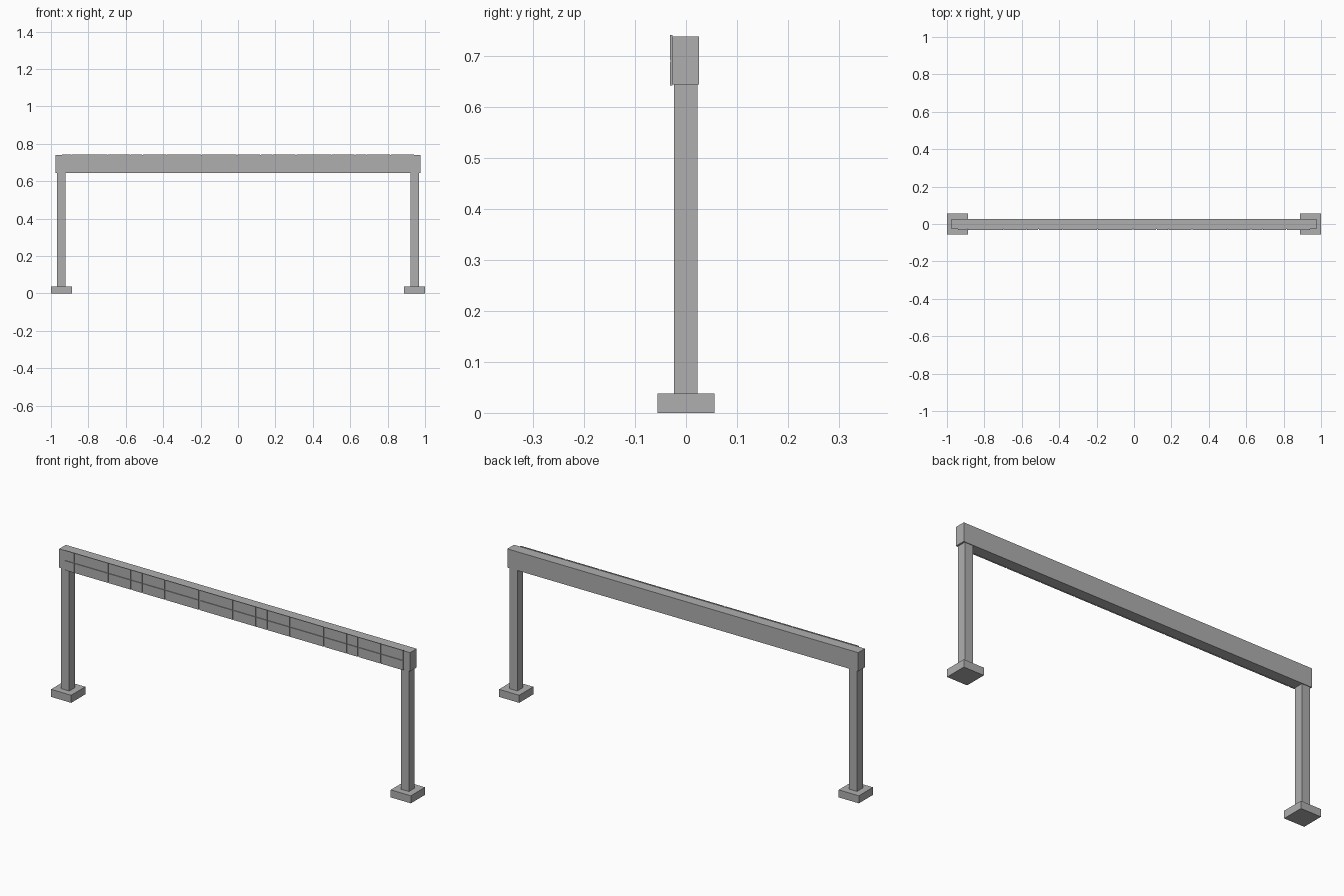
import bpy

cube = bpy.data.objects.get("Cube")
if cube:
    bpy.data.objects.remove(cube, do_unlink=True)

grey = bpy.data.materials.new("concrete grey")
grey.use_nodes = True
colour = (0.43, 0.43, 0.43, 1)
grey.diffuse_color = colour
grey.node_tree.nodes["Principled BSDF"].inputs["Base Color"].default_value = colour


def box(name, low, high):
    """Flat-sided box between two corners."""
    bpy.ops.mesh.primitive_cube_add(size=1)
    ob = bpy.context.object
    ob.name = name
    ob.location = [(a + b) / 2 for a, b in zip(low, high)]
    ob.scale = [b - a for a, b in zip(low, high)]
    bpy.ops.object.transform_apply(location=True, rotation=False, scale=True)
    ob.data.materials.append(grey)
    return ob


# Footings and posts
for side, x in (("right", -0.944), ("left", 0.944)):
    box(side + "_footing", (x - 0.056, -0.056, 0), (x + 0.056, 0.056, 0.038))
    box(side + "_post", (x - 0.0225, -0.0235, 0.038), (x + 0.0225, 0.0225, 0.65))

# Crossbeam
box("crossbeam", (-0.975, -0.027, 0.645), (0.975, 0.026, 0.739))

# Two rows of facing boards, split by narrow joints at uneven steps
STEP, START, GAP = 0.0631, -0.889, 0.002
joints = [START + STEP * n for n in (0, 3, 5, 6, 8, 11, 14, 16, 17, 19, 22, 24, 25, 27)]
ends = [-0.942] + joints + [0.942]
for row, low, high in (("lower", 0.643, 0.6905), ("upper", 0.6925, 0.742)):
    for i, (a, b) in enumerate(zip(ends, ends[1:])):
        box(f"{row}_facing_board_{i + 1}",
            (a + GAP, -0.031, low), (b - GAP, -0.0265, high))
